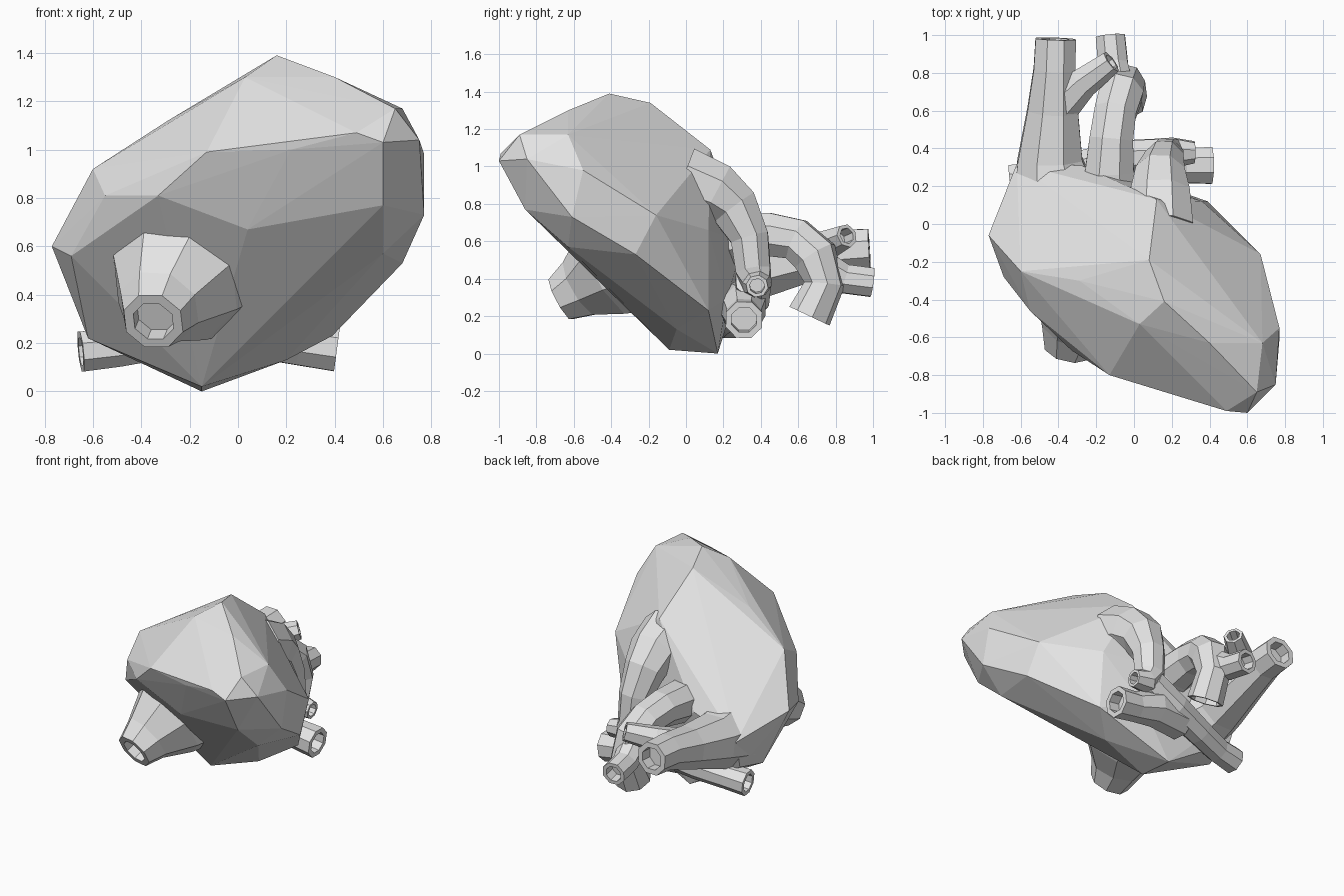
import bpy, bmesh, math
from mathutils import Vector

grey = bpy.data.materials.new("light grey")
grey.diffuse_color = (0.78, 0.78, 0.78, 1)


def finish(bm, name):
    bmesh.ops.recalc_face_normals(bm, faces=bm.faces[:])
    me = bpy.data.meshes.new(name)
    bm.to_mesh(me)
    bm.free()
    me.materials.append(grey)
    ob = bpy.data.objects.new(name, me)
    bpy.context.collection.objects.link(ob)
    return ob


def hull(name, points):
    """Faceted solid wrapped around a few landmark points."""
    bm = bmesh.new()
    for p in points:
        bm.verts.new(p)
    bmesh.ops.convex_hull(bm, input=bm.verts[:])
    loose = [v for v in bm.verts if not v.link_faces]
    bmesh.ops.delete(bm, geom=loose, context='VERTS')
    return finish(bm, name)


vessels = []


def vessel(name, path, sides=8, wall=0.68, depth=0.08):
    """Tapered tube along (x, y, z, radius) stations, with a hollow far end."""
    pts = [Vector(p[:3]) for p in path]
    rad = [p[3] for p in path]
    n = len(pts)
    tans = [(pts[min(i + 1, n - 1)] - pts[max(i - 1, 0)]).normalized() for i in range(n)]
    bm = bmesh.new()
    u = tans[0].orthogonal().normalized()
    rings = []

    def ring(c, t, r):
        w = t.cross(u)
        return [bm.verts.new(c + r * (u * math.cos(a) + w * math.sin(a)))
                for a in [2 * math.pi * (k + 0.5) / sides for k in range(sides)]]

    for i in range(n):
        if i:
            u = tans[i - 1].rotation_difference(tans[i]) @ u
        rings.append(ring(pts[i], tans[i], rad[i]))
    # rim and inner bore
    rings.append(ring(pts[-1], tans[-1], rad[-1] * wall))
    rings.append(ring(pts[-1] - tans[-1] * depth, tans[-1], rad[-1] * wall))
    for a, b in zip(rings, rings[1:]):
        for k in range(sides):
            m = (k + 1) % sides
            bm.faces.new((a[k], a[m], b[m], b[k]))
    bm.faces.new(rings[0])
    bm.faces.new(rings[-1])
    vessels.append(finish(bm, name))


# Main muscular body
body = hull("heart_body", [
    (0.16, -0.41, 1.39), (0.03, -0.53, 1.30), (0.40, -0.63, 1.30), (0.08, -0.19, 1.34),
    (0.68, -0.63, 1.17), (0.65, -0.89, 1.17), (0.60, -1.0, 1.03), (0.49, -0.99, 1.07),
    (0.75, -0.85, 1.04), (0.77, -0.55, 0.98), (0.77, -0.61, 0.73), (0.60, -0.86, 0.77),
    (0.22, -0.90, 1.0), (-0.13, -0.80, 0.99), (-0.33, -0.67, 0.81), (-0.55, -0.46, 0.81),
    (-0.60, -0.25, 0.92), (-0.29, -0.30, 1.12), (-0.77, -0.06, 0.60), (-0.69, -0.28, 0.56),
    (0.67, -0.16, 0.74), (0.68, -0.27, 0.53), (0.46, 0.04, 0.47), (0.36, 0.12, 0.66),
    (0.39, 0.12, 0.23), (0.04, -0.70, 0.67), (0.33, -0.80, 0.78), (0.26, -0.39, 0.39),
    (0.60, -0.63, 0.57), (0.20, -0.05, 0.13), (-0.15, -0.09, 0.02),
    (-0.15, 0.17, 0.0), (-0.62, 0.02, 0.22), (-0.60, 0.25, 0.27), (-0.62, 0.32, 0.48),
    (-0.28, 0.31, 0.60), (0.10, 0.22, 0.30), (0.12, 0.13, 1.09), (-0.20, 0.13, 0.82)])

# Lower vein, a cone flaring into the body
vessel("lower_vein", [(-0.20, -0.22, 0.53, 0.34), (-0.26, -0.41, 0.45, 0.28),
                      (-0.325, -0.56, 0.35, 0.175), (-0.35, -0.67, 0.29, 0.13)])

# Upper vein with its side branch
vessel("upper_vein", [(-0.42, 0.15, 0.42, 0.24), (-0.445, 0.34, 0.45, 0.185),
                      (-0.43, 0.60, 0.50, 0.145), (-0.42, 0.82, 0.55, 0.12),
                      (-0.415, 0.98, 0.56, 0.115)])
vessel("upper_vein_branch", [(-0.40, 0.62, 0.52, 0.11), (-0.27, 0.75, 0.58, 0.085),
                             (-0.12, 0.86, 0.63, 0.065)], sides=7)

# Main artery arch and the branch off its bend
vessel("artery_arch", [(-0.12, 0.10, 0.58, 0.16), (-0.13, 0.28, 0.62, 0.14),
                       (-0.12, 0.45, 0.635, 0.125), (-0.10, 0.59, 0.61, 0.12),
                       (-0.07, 0.69, 0.52, 0.125), (-0.05, 0.74, 0.37, 0.11),
                       (-0.05, 0.66, 0.20, 0.12)], wall=0.85)
vessel("artery_arch_branch", [(-0.08, 0.66, 0.50, 0.10), (-0.11, 0.84, 0.40, 0.085),
                              (-0.125, 0.995, 0.38, 0.083)])

# Outflow trunk rolling over the back to a small open end
vessel("outflow_trunk", [(0.14, -0.02, 0.93, 0.19), (0.14, 0.16, 0.86, 0.17),
                         (0.14, 0.26, 0.78, 0.14), (0.16, 0.34, 0.62, 0.11),
                         (0.17, 0.36, 0.44, 0.10), (0.22, 0.38, 0.37, 0.08),
                         (0.32, 0.38, 0.36, 0.06)])

# Cross vessels along the back, one to each side
vessel("cross_vessel_left", [(-0.15, 0.28, 0.26, 0.13), (0.10, 0.31, 0.25, 0.125),
                             (0.26, 0.31, 0.20, 0.10), (0.41, 0.31, 0.18, 0.105)])
vessel("cross_vessel_right", [(0.16, 0.36, 0.39, 0.10), (-0.05, 0.35, 0.29, 0.10),
                              (-0.30, 0.30, 0.22, 0.09), (-0.50, 0.25, 0.18, 0.085),
                              (-0.65, 0.23, 0.165, 0.09)])

# Fuse the vessels into the body so no hidden walls remain inside
bpy.context.view_layer.objects.active = body
for v in vessels:
    mod = body.modifiers.new(v.name, 'BOOLEAN')
    mod.operation = 'UNION'
    mod.solver = 'EXACT'
    mod.object = v
    bpy.ops.object.modifier_apply(modifier=mod.name)
    bpy.data.objects.remove(v)
body.name = "heart_with_vessels"
